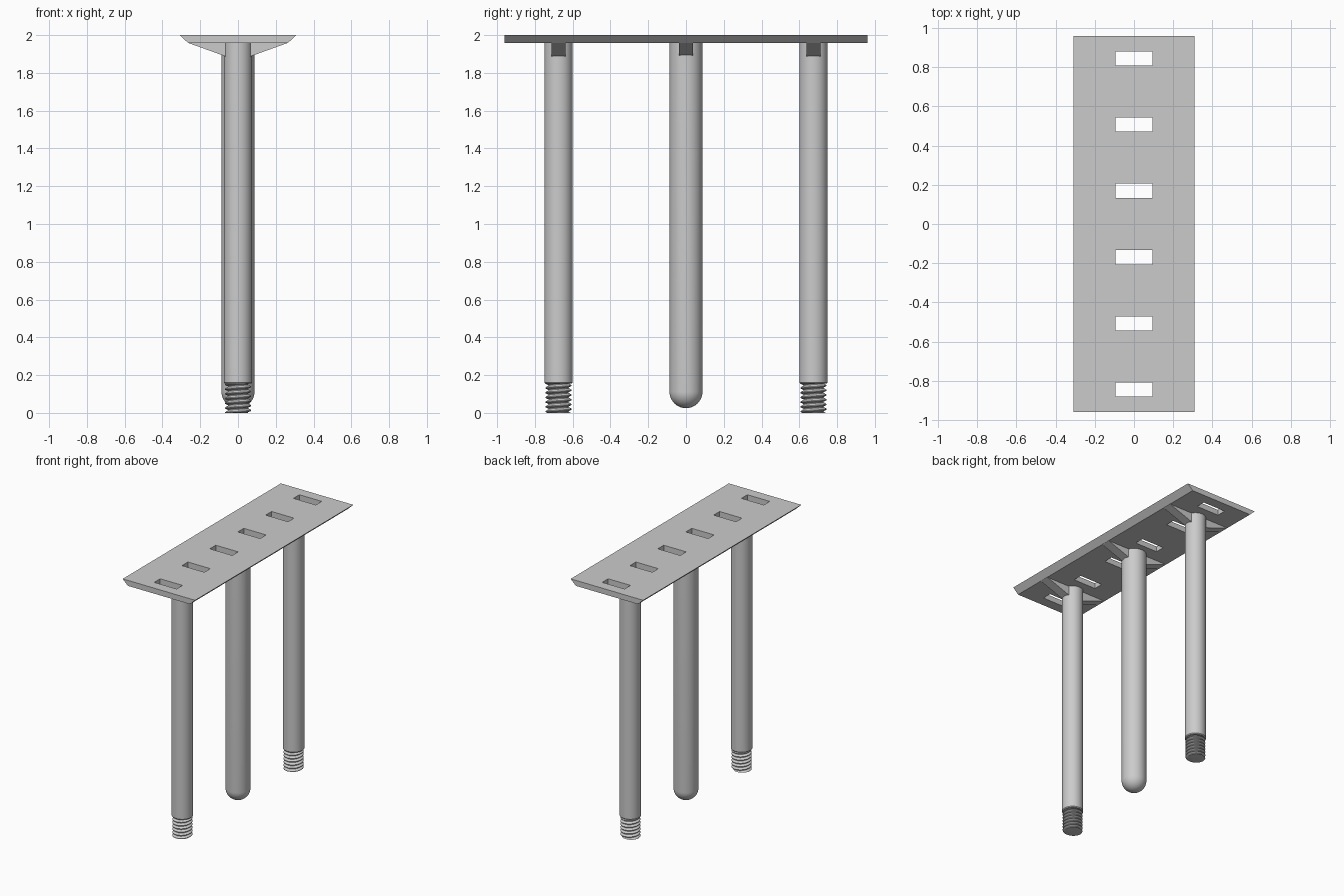
import bpy, bmesh, math

if "Cube" in bpy.data.objects:
    bpy.data.objects.remove(bpy.data.objects["Cube"])

GREY = (0.6, 0.6, 0.6, 1)
metal = bpy.data.materials.new("grey_metal")
metal.use_nodes = True
metal.diffuse_color = GREY
metal.node_tree.nodes["Principled BSDF"].inputs["Base Color"].default_value = GREY

TOP, UNDER = 2.0, 1.958      # plate faces
POST_Y = 0.675               # outer post offset
SHOULDER = 0.155             # where the thread begins


def finish(name, bm, smooth=None):
    bmesh.ops.recalc_face_normals(bm, faces=bm.faces)
    mesh = bpy.data.meshes.new(name)
    bm.to_mesh(mesh)
    bm.free()
    obj = bpy.data.objects.new(name, mesh)
    bpy.context.collection.objects.link(obj)
    mesh.materials.append(metal)
    if smooth:
        bpy.ops.object.select_all(action='DESELECT')
        obj.select_set(True)
        bpy.context.view_layer.objects.active = obj
        bpy.ops.object.shade_smooth_by_angle(angle=math.radians(smooth))
    return obj


def lathe(name, profile, y, sides=48):
    """Revolve (radius, z) points about a vertical axis."""
    bm = bmesh.new()
    pts = [bm.verts.new((r, y, z)) for r, z in profile]
    edges = [bm.edges.new(pair) for pair in zip(pts, pts[1:])]
    bmesh.ops.spin(bm, geom=pts + edges, cent=(0, y, 0), axis=(0, 0, 1),
                   angle=math.tau, steps=sides)
    bmesh.ops.remove_doubles(bm, verts=bm.verts, dist=1e-5)
    return finish(name, bm, 30)


def plate():
    """Slotted sheet, extruded down, with its long edges bevelled under."""
    bm = bmesh.new()
    xs = [-0.308, -0.095, 0.095, 0.308]
    ys = [-0.96]
    for c in (-0.845, -0.508, -0.17, 0.17, 0.508, 0.845):
        ys += [c - 0.036, c + 0.036]
    ys.append(0.96)
    grid = [[bm.verts.new((x, y, TOP)) for x in xs] for y in ys]
    for j in range(len(ys) - 1):
        for i in range(3):
            if i == 1 and j % 2:
                continue                      # slot
            bm.faces.new((grid[j][i], grid[j][i + 1],
                          grid[j + 1][i + 1], grid[j + 1][i]))
    out = bmesh.ops.extrude_face_region(bm, geom=bm.faces[:], use_keep_orig=True)
    for v in out["geom"]:
        if isinstance(v, bmesh.types.BMVert):
            v.co.z = UNDER
            if abs(v.co.x) > 0.3:
                v.co.x = math.copysign(0.264, v.co.x)
    finish("top_plate", bm)


def bracket(name, y):
    """Pair of sloping gussets carried through the post."""
    bm = bmesh.new()
    outline = [(-0.262, UNDER), (-0.065, 1.887), (0.065, 1.887), (0.262, UNDER)]
    face = bm.faces.new([bm.verts.new((x, y - 0.036, z)) for x, z in outline])
    out = bmesh.ops.extrude_face_region(bm, geom=[face], use_keep_orig=True)
    bmesh.ops.translate(bm, vec=(0, 0.072, 0), verts=[
        v for v in out["geom"] if isinstance(v, bmesh.types.BMVert)])
    finish(name, bm)


def thread(name, y, pitch=0.025, sides=40):
    """Helical ridge with flat crests and roots, trimmed level at both ends."""
    crest, root = 0.07, 0.054
    steps = ((0.0, root), (0.15, root), (0.45, crest), (0.6, crest), (1.0, root))

    def radius(phase):
        p = phase % 1.0
        for (a, ra), (b, rb) in zip(steps, steps[1:]):
            if p <= b:
                return ra + (rb - ra) * (p - a) / (b - a)

    bm = bmesh.new()
    rows = []
    for turn in range(-1, int(SHOULDER / pitch) + 2):
        for start, _ in steps[:-1]:
            row = []
            for s in range(sides + 1):
                t = s / sides
                z = min(max((turn + start + t) * pitch, 0), SHOULDER + 0.002)
                r = radius(z / pitch - t)
                a = math.tau * t
                row.append(bm.verts.new((r * math.cos(a), y + r * math.sin(a), z)))
            rows.append(row)
    for lo, hi in zip(rows, rows[1:]):
        for s in range(sides):
            bm.faces.new((lo[s], lo[s + 1], hi[s + 1], hi[s]))
    bmesh.ops.remove_doubles(bm, verts=bm.verts, dist=1e-5)
    bmesh.ops.holes_fill(bm, edges=[e for e in bm.edges if e.is_boundary], sides=0)
    finish(name, bm, 30)


plate()

# Threaded outer posts
for side, y in (("front", -POST_Y), ("back", POST_Y)):
    lathe(side + "_post", [(0, SHOULDER), (0.07, SHOULDER), (0.075, SHOULDER + 0.006),
                           (0.075, UNDER), (0, UNDER)], y)
    thread(side + "_thread", y)
    bracket(side + "_bracket", y)

# Round-ended centre post
R, BOTTOM = 0.0875, 0.025
dome = [(R * math.sin(a), BOTTOM + R - R * math.cos(a))
        for a in (math.pi / 2 * i / 12 for i in range(13))]
lathe("centre_post", dome + [(R, UNDER), (0, UNDER)], 0)
bracket("centre_bracket", 0)
